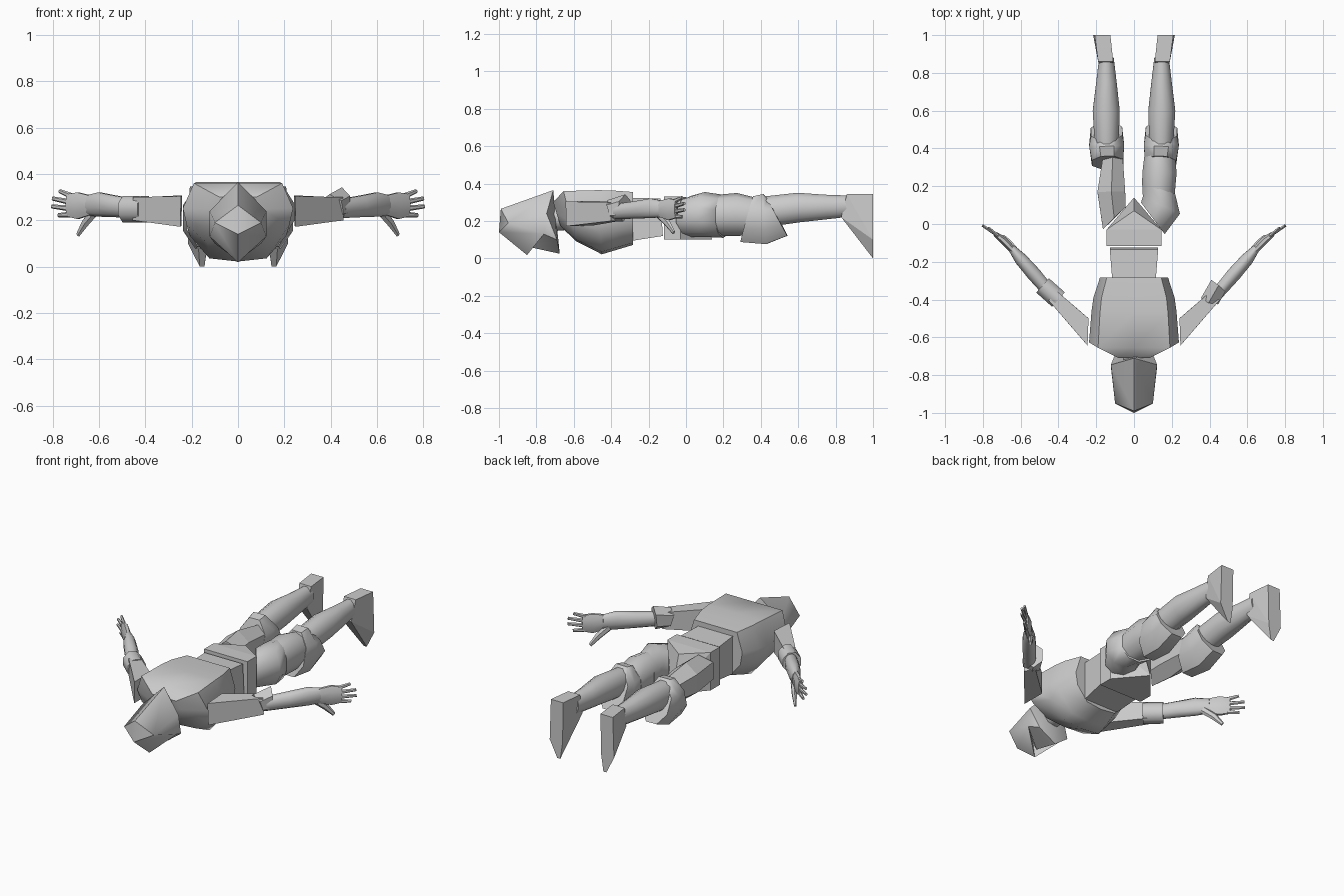
import bpy, bmesh
from math import cos, sin, pi, radians
from mathutils import Vector

if "Cube" in bpy.data.objects:
    bpy.data.objects.remove(bpy.data.objects["Cube"])


def finish(name, bm, smooth=True):
    bmesh.ops.recalc_face_normals(bm, faces=bm.faces[:])
    me = bpy.data.meshes.new(name)
    bm.to_mesh(me)
    bm.free()
    ob = bpy.data.objects.new(name, me)
    bpy.context.collection.objects.link(ob)
    if smooth:
        bpy.ops.object.select_all(action='DESELECT')
        ob.select_set(True)
        bpy.context.view_layer.objects.active = ob
        bpy.ops.object.shade_smooth_by_angle(angle=radians(50))
    return ob


def skin(name, rings, smooth=True):
    bm = bmesh.new()
    rows = [[bm.verts.new(p) for p in r] for r in rings]
    n = len(rows[0])
    for a, b in zip(rows, rows[1:]):
        for i in range(n):
            bm.faces.new((a[i], a[(i + 1) % n], b[(i + 1) % n], b[i]))
    bm.faces.new(rows[0])
    bm.faces.new(rows[-1])
    return finish(name, bm, smooth)


def tube(name, secs, n=8, s=1, smooth=True):
    """Sections: x, y, z, half width, half height, sideways skew, vertical skew."""
    d = Vector(secs[-1][:3]) - Vector(secs[0][:3])
    d.normalize()
    side = d.cross(Vector((0, 0, 1))).normalized()
    up = side.cross(d)
    k, off = (2 ** .5, pi / 4) if n == 4 else (1, pi / n)
    rings = []
    for sec in secs:
        x, y, z, w, h, sk, vt = (tuple(sec) + (0, 0))[:7]
        ring = []
        for i in range(n):
            a = off + 2 * pi * i / n
            c, t = k * cos(a), k * sin(a)
            p = Vector((x, y, z)) + side * w * c + up * h * t + d * (sk * c + vt * t)
            ring.append((p.x * s, p.y, p.z))
        rings.append(ring)
    return skin(name, rings, smooth)


def hull(name, pts, s=1):
    bm = bmesh.new()
    for x, y, z in pts:
        bm.verts.new((x * s, y, z))
    bmesh.ops.convex_hull(bm, input=bm.verts[:])
    bmesh.ops.dissolve_limit(bm, angle_limit=.02, verts=bm.verts[:], edges=bm.edges[:])
    return finish(name, bm, False)


# Helmet with a pointed nape, brow and chin guard, half defined and mirrored
P = dict(A=(0, -.71, .365), B=(0, -.99, .265), C=(0, -1, .14), D=(0, -.85, .018),
         E=(0, -.866, .12), F=(0, -.834, .06), G=(0, -.675, .025),
         R=(.122, -.745, .24), S=(.10, -.95, .19), T=(.122, -.76, .13), K=(.10, -.69, .10))
bm = bmesh.new()
V = {}
for key, (x, y, z) in P.items():
    V[key, 1] = bm.verts.new((x, y, z))
    V[key, -1] = V[key, 1] if x == 0 else bm.verts.new((-x, y, z))
for s in (1, -1):
    for f in ("ABSR", "BCS", "CDTS", "RST", "DET", "EFT", "FGKT", "RTK", "ARKG"):
        vs = [V[c, s] for c in f]
        bm.faces.new(vs if s == 1 else vs[::-1])
finish("helmet", bm)
tube("neck", [(0, -.78, .2, .055, .06), (0, -.66, .22, .065, .07)], 10)

# Chest: rounded front (below), flat back (above)
prof = [(0, 1), (.8, 1), (1, .6), (.93, .33), (.55, .04), (0, 0)]
prof += [(-x, z) for x, z in prof[-2:0:-1]]
secs = [(-.71, -.67, .10, .30, .17), (-.655, -.585, .238, .36, .09),
        (-.47, -.45, .225, .365, .022), (-.39, -.39, .215, .363, .04),
        (-.283, -.283, .18, .355, .072)]
skin("chest", [[(w * px, yb + (yt - yb) * pz, zb + (zt - zb) * pz) for px, pz in prof]
               for yt, yb, w, zt, zb in secs])

# Waist and pelvis
tube("waist", [(0, -.29, .21, .115, .115), (0, -.13, .22, .128, .10)], 4, smooth=False)
hull("pelvis", [(x, y, z) for x in (-.145, .145) for y, z in
                ((-.117, .33), (-.117, .10), (-.03, .33), (-.03, .10))]
     + [(0, .07, .32), (0, .14, .10)])

# Plain left thigh, plated right thigh
tube("left_thigh", [(.105, .03, .225, .07, .105, -.065), (.12, .17, .23, .085, .11),
                    (.112, .36, .22, .06, .085)], 6, -1, False)
tube("right_thigh_upper_plate", [(.10, .03, .225, .08, .11, -.075),
                                 (.145, .10, .235, .11, .12, -.03),
                                 (.13, .20, .225, .10, .115, -.03)], 10)
tube("right_thigh_lower_plate", [(.13, .16, .23, .09, .11), (.135, .27, .235, .095, .115),
                                 (.135, .37, .225, .085, .10, .02)], 10)

for s, word in ((-1, "left"), (1, "right")):
    # Knee guard, shin and foot
    tube(word + "_knee_guard", [(.14, .325, .21, .09, .13, 0, .045),
                                (.145, .42, .21, .10, .145),
                                (.145, .49, .22, .09, .11, 0, -.05)], 8, s)
    tube(word + "_shin", [(.145, .43, .25, .066, .085), (.147, .6, .272, .074, .082),
                          (.146, .75, .275, .056, .068), (.146, .88, .28, .04, .058)], 12, s)
    hull(word + "_foot", [(.11, .86, .345), (.19, .86, .345), (.115, .83, .22), (.18, .83, .22),
                          (.125, 1, .345), (.208, 1, .345), (.216, 1, .1),
                          (.165, 1, 0), (.145, 1, 0), (.13, 1, .1)], s)
    # Upper arm, elbow guard and forearm
    tube(word + "_upper_arm", [(.245, -.57, .24, .052, .066, -.05),
                               (.43, -.38, .25, .033, .05)], 4, s, False)
    if s < 0:
        tube("left_elbow_guard", [(.40, -.40, .248, .055, .062),
                                  (.484, -.325, .248, .055, .062)], 8, s)
    else:
        tube("right_elbow_guard", [(.405, -.40, .255, .055, .06, .01, -.01),
                                   (.445, -.33, .27, .055, .07, -.01, .02)], 6, s)
    tube(word + "_forearm", [(.44, -.37, .25, .034, .042), (.53, -.265, .26, .039, .048),
                             (.60, -.185, .268, .035, .054), (.65, -.125, .265, .02, .045)], 12, s)
    # Hand with four fingers and a thumb
    tube(word + "_palm", [(.635, -.145, .265, .02, .045), (.69, -.088, .263, .022, .062),
                          (.735, -.052, .265, .014, .052)], 8, s)
    for zb, x, y, z in ((.305, .77, -.02, .326), (.278, .80, -.008, .294),
                        (.25, .803, -.008, .26), (.225, .775, -.02, .222)):
        tube(word + "_finger", [(.72, -.063, zb, .01, .013), (x, y, z, .007, .009)], 6, s)
    tube(word + "_thumb", [(.62, -.145, .235, .016, .022), (.658, -.10, .19, .015, .02),
                           (.69, -.065, .138, .008, .011)], 6, s)
